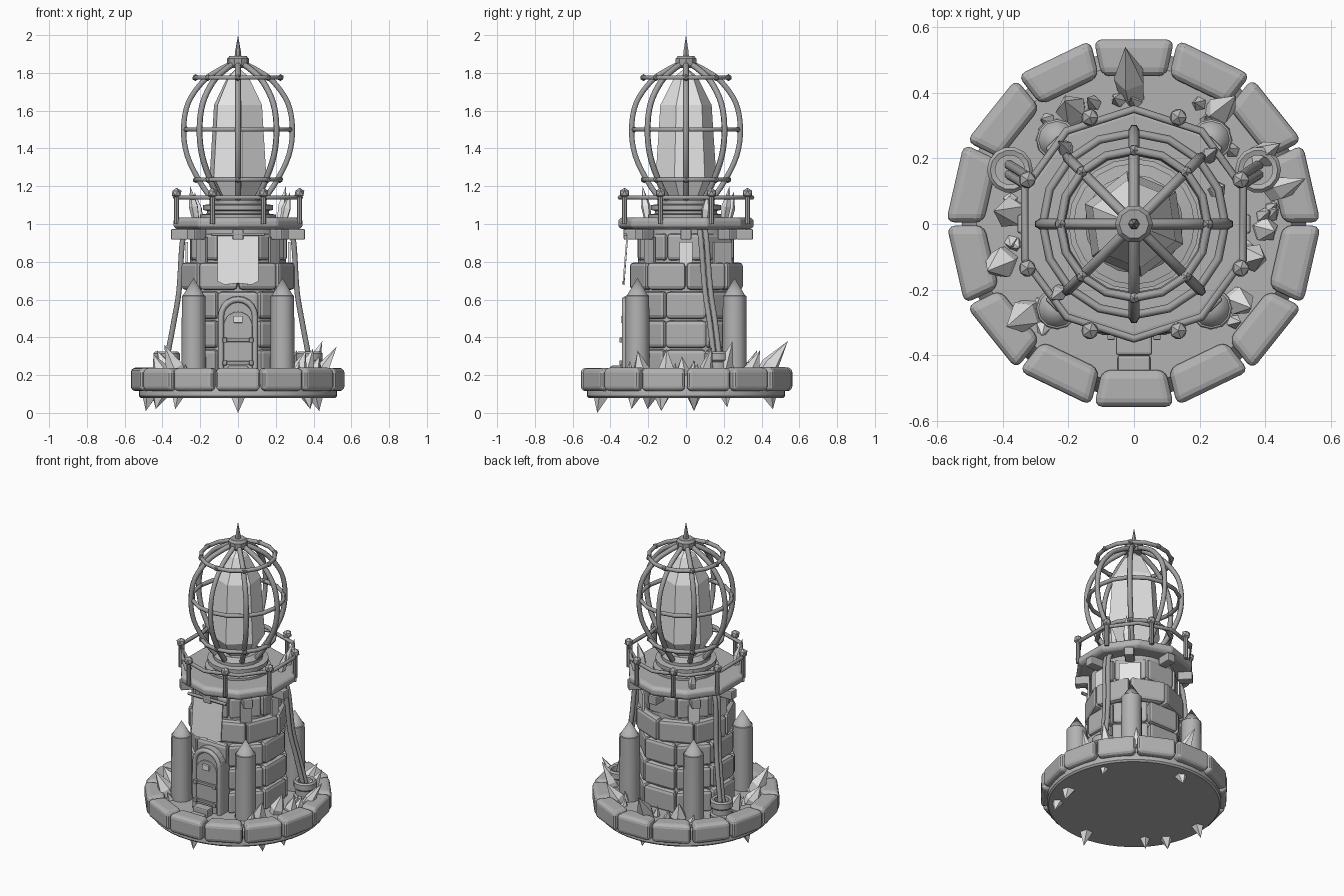
import bpy, bmesh, math, random
from mathutils import Vector, Matrix

if "Cube" in bpy.data.objects:
    bpy.data.objects.remove(bpy.data.objects["Cube"])

random.seed(4)
TAU = 2 * math.pi


def material(name, v):
    m = bpy.data.materials.new(name)
    m.diffuse_color = (v, v, v, 1)
    m.use_nodes = True
    m.node_tree.nodes["Principled BSDF"].inputs["Base Color"].default_value = m.diffuse_color
    return m


STONE = material("stone grey", 0.45)
METAL = material("iron grey", 0.36)
PALE = material("pale crystal grey", 0.8)


def finish(name, bm, mat, bevel=0.0, smooth=False, seg=2):
    bmesh.ops.recalc_face_normals(bm, faces=bm.faces[:])
    me = bpy.data.meshes.new(name)
    bm.to_mesh(me)
    bm.free()
    me.materials.append(mat)
    ob = bpy.data.objects.new(name, me)
    bpy.context.collection.objects.link(ob)
    if smooth:
        bpy.ops.object.select_all(action='DESELECT')
        ob.select_set(True)
        bpy.context.view_layer.objects.active = ob
        bpy.ops.object.shade_smooth_by_angle(angle=math.radians(40))
    if bevel:
        b = ob.modifiers.new("bevel", 'BEVEL')
        b.width, b.segments, b.limit_method = bevel, seg, 'ANGLE'
    return ob


def polar(r, a, z):
    return Vector((r * math.cos(a), r * math.sin(a), z))


def add_wedge(bm, r0, r1, z0, z1, a, half):
    """Stone block spanning an angle, with flat sides."""
    k = [polar(r, a + s * half, z) for z in (z0, z1)
         for r, s in ((r0, -1), (r1, -1), (r1, 1), (r0, 1))]
    v = [bm.verts.new(p) for p in k]
    for f in ((3, 2, 1, 0), (4, 5, 6, 7)):
        bm.faces.new([v[i] for i in f])
    for i in range(4):
        j = (i + 1) % 4
        bm.faces.new((v[i], v[j], v[j + 4], v[i + 4]))


def add_box(bm, loc, size, rot=0.0):
    bmesh.ops.create_cube(bm, size=1, matrix=Matrix.Translation(loc)
                          @ Matrix.Rotation(rot, 4, 'Z') @ Matrix.Diagonal((*size, 1)))


def add_lathe(bm, profile, n, mat=None, turn=0.0):
    """Closed turned solid from (radius, height) points."""
    mat = mat or Matrix()
    rings = []
    for r, z in profile:
        k = 1 if r == 0 else n
        rings.append([bm.verts.new(mat @ polar(r, turn + TAU * i / n, z)) for i in range(k)])
    for a, b in zip(rings, rings[1:]):
        for i in range(n):
            j = (i + 1) % n
            q = [a[i % len(a)], a[j % len(a)], b[j % len(b)], b[i % len(b)]]
            bm.faces.new(list(dict.fromkeys(q)))
    for r in (rings[0], rings[-1]):
        if len(r) > 2:
            bm.faces.new(r)


def lathe(name, profile, n, mat, loc=(0, 0, 0), turn=0.0, **kw):
    bm = bmesh.new()
    add_lathe(bm, profile, n, Matrix.Translation(loc), turn)
    return finish(name, bm, mat, **kw)


def tubes(name, paths, radius, mat, cyclic=False, res=1):
    cu = bpy.data.curves.new(name, 'CURVE')
    cu.dimensions, cu.bevel_depth, cu.bevel_resolution = '3D', radius, res
    cu.use_fill_caps = True
    for pts in paths:
        s = cu.splines.new('POLY')
        s.points.add(len(pts) - 1)
        for p, q in zip(s.points, pts):
            p.co = (*q, 1)
        s.use_cyclic_u = cyclic
    cu.materials.append(mat)
    ob = bpy.data.objects.new(name, cu)
    bpy.context.collection.objects.link(ob)
    return ob


def add_crystal(bm, base, tip, r):
    base, d = Vector(base), Vector(tip) - Vector(base)
    m = Matrix.Translation(base) @ d.to_track_quat('Z', 'Y').to_matrix().to_4x4()
    L = d.length
    add_lathe(bm, [(0, 0), (r * 0.8, L * 0.12), (r, L * 0.45), (0, L)], 5, m, random.random() * 6)


def smooth_path(pts, n=6):
    """Catmull-Rom interpolation through a few points."""
    p = [Vector(q) for q in pts]
    p = [2 * p[0] - p[1]] + p + [2 * p[-1] - p[-2]]
    out = []
    for a, b, c, d in zip(p, p[1:], p[2:], p[3:]):
        for i in range(n):
            t = i / n
            out.append(0.5 * (2 * b + (c - a) * t + (2 * a - 5 * b + 4 * c - d) * t * t
                              + (3 * b - a - 3 * c + d) * t ** 3))
    return out + [p[-2]]


# Base floor and ring of rim stones
lathe("base_floor", [(0.515, 0.08), (0.525, 0.09), (0.525, 0.13), (0.48, 0.2)], 48, STONE, smooth=True)
bm = bmesh.new()
for i in range(14):
    j = random.uniform(-0.005, 0.005)
    add_wedge(bm, 0.458 + j, 0.573 + j, 0.115, 0.24 + j / 2, -TAU / 4 + TAU * i / 14, TAU / 28 * 0.96)
finish("rim_stones", bm, STONE, 0.026, seg=3)

# Tower core and brick courses
lathe("tower_core", [(0.265, 0.19), (0.25, 0.98)], 24, STONE, smooth=True)
bm = bmesh.new()
for row in range(5):
    for i in range(8):
        a = TAU * (i + (0.5 if row == 3 else 0)) / 8
        r = (0.305, 0.302, 0.298, 0.305, 0.277)[row] + random.uniform(-0.005, 0.005)
        z = 0.185 + row * 0.154
        add_wedge(bm, 0.2, r, z + 0.004, z + 0.15, a, TAU / 16 * 0.97)
finish("tower_bricks", bm, STONE, 0.02)

# Four corner turrets
for sx in (-1, 1):
    for sy in (-1, 1):
        lathe("turret", [(0.065, 0.19), (0.062, 0.62), (0.056, 0.622), (0.0, 0.715)], 12, STONE,
              (sx * 0.235, sy * 0.257, 0), smooth=True)


def arch(hw, z0, zs, y0, y1):
    """Round-topped slab facing the front."""
    pts = [(-hw, z0), (hw, z0)] + [(hw * math.cos(math.pi * i / 10), zs + hw * math.sin(math.pi * i / 10))
                                   for i in range(11)]
    bm = bmesh.new()
    f = bm.faces.new([bm.verts.new((x, y0, z)) for x, z in pts])
    e = bmesh.ops.extrude_face_region(bm, geom=[f])
    bmesh.ops.translate(bm, vec=(0, y1 - y0, 0), verts=[v for v in e["geom"] if isinstance(v, bmesh.types.BMVert)])
    return bm


# Door, frame, straps, handle plate and doorstep
finish("doorway", arch(0.105, 0.19, 0.515, -0.2, -0.322), STONE, 0.008)
finish("door", arch(0.076, 0.2, 0.46, -0.3, -0.332), STONE, 0.004)
ring = [(-0.09, -0.325, 0.2)] + [(-0.09 * math.cos(math.pi * i / 10), -0.325, 0.51 + 0.09 * math.sin(math.pi * i / 10))
                               for i in range(11)] + [(0.09, -0.325, 0.2)]
tubes("door_frame", [ring], 0.016, STONE)
bm = bmesh.new()
for z in (0.265, 0.385):
    add_box(bm, (0, -0.335, z), (0.15, 0.02, 0.018))
    for x in (-0.07, 0.07):
        add_box(bm, (x, -0.342, z), (0.022, 0.022, 0.026))
finish("door_straps", bm, METAL, 0.003)
bm = bmesh.new()
add_box(bm, (0, -0.335, 0.495), (0.05, 0.02, 0.036))
finish("door_plate", bm, PALE, 0.003)
bm = bmesh.new()
add_box(bm, (0, -0.37, 0.21), (0.11, 0.06, 0.08))
add_box(bm, (0, -0.425, 0.195), (0.1, 0.05, 0.05))
finish("doorstep", bm, STONE, 0.008)

# Front banner with curved hem, hung from a rod
bm = bmesh.new()
cols = []
for i in range(7):
    x = -0.108 + 0.036 * i
    zb = 0.675 + (0.022 if i in (0, 6) else 0.012 * (3 - abs(3 - i)) / 3)
    cols.append([bm.verts.new((x, -0.315, 0.94)), bm.verts.new((x, -0.335, zb))])
for a, b in zip(cols, cols[1:]):
    bm.faces.new((a[0], a[1], b[1], b[0]))
finish("banner", bm, PALE).modifiers.new("thick", 'SOLIDIFY').thickness = 0.009
tubes("banner_rod", [[(-0.14, -0.322, 0.945), (0.14, -0.322, 0.945)]], 0.01, METAL)

# Pale windows high on the tower
bm = bmesh.new()
for i in (0, 1, 3, 4):
    a = TAU * i / 8
    add_box(bm, polar(0.272, a, 0.84), (0.012, 0.13 if i == 1 else 0.07, 0.13), a)
finish("windows", bm, PALE)
bm = bmesh.new()
for i in (-1, 5):
    a = TAU * i / 8
    add_box(bm, polar(0.272, a, 0.86), (0.014, 0.07, 0.14), a)
finish("stone_panels", bm, STONE)

# Ten-sided gallery deck and corbels
lathe("gallery_deck", [(0.34, 0.972), (0.36, 0.988), (0.36, 1.02), (0.34, 1.035)], 10, STONE,
      turn=TAU / 20, bevel=0.008)
bm = bmesh.new()
for i in range(8):
    a = TAU * i / 8
    add_box(bm, polar(0.285 if i == 6 else 0.31, a, 0.945), (0.09, 0.058, 0.056), a)
finish("corbels", bm, STONE, 0.007)

# Gallery railing
posts = bmesh.new()
knobs = bmesh.new()
for i in range(8):
    p = polar(0.352, TAU * (i + 0.5) / 8, 0)
    add_lathe(posts, [(0.014, 1.0), (0.014, 1.15)], 8, Matrix.Translation(p))
    bmesh.ops.create_icosphere(knobs, subdivisions=1, radius=0.029, matrix=Matrix.Translation(p + Vector((0, 0, 1.163))))
finish("rail_posts", posts, METAL, smooth=True)
finish("post_knobs", knobs, STONE)
tubes("gallery_rail", [[polar(0.35, TAU * (i + 0.5) / 10, 1.14) for i in range(10)]], 0.012, METAL, True)

# Lamp pedestal and great crystal
lathe("lamp_pedestal", [(0.2, 1.03), (0.2, 1.05), (0.165, 1.055), (0.165, 1.07), (0.185, 1.075), (0.185, 1.1),
                        (0.15, 1.105), (0.15, 1.125), (0.12, 1.15)], 20, STONE, smooth=True)
lathe("great_crystal", [(0.09, 1.13), (0.162, 1.25), (0.137, 1.63), (0.06, 1.78), (0, 1.83)], 6, PALE, turn=0.66)

# Lantern cage: ribs, hoops, cap and spike
rib = [(0.13, 1.12), (0.2, 1.22), (0.268, 1.36), (0.288, 1.5), (0.264, 1.64), (0.185, 1.755), (0.1, 1.815), (0.03, 1.85)]
tubes("cage_ribs", [smooth_path([polar(r, TAU * i / 8, z) for r, z in rib], 4) for i in range(8)], 0.016, METAL)
hoops = ((0.225, 1.775), (0.278, 1.5), (0.222, 1.235))
tubes("cage_hoops", [[polar(r, TAU * i / 16, z) for i in range(16)] for r, z in hoops], 0.013, METAL, True)
bm = bmesh.new()
for r, z in hoops:
    for i in range(8):
        bmesh.ops.create_icosphere(bm, subdivisions=1, radius=0.019, matrix=Matrix.Translation(polar(r, TAU * i / 8, z)))
finish("hoop_rivets", bm, METAL)
lathe("cage_cap", [(0.045, 1.825), (0.058, 1.84), (0.058, 1.875), (0.045, 1.89)], 10, METAL)
lathe("cap_spike", [(0.018, 1.88), (0.016, 1.91), (0, 2.0)], 6, METAL)

# Side cables running down to coiled drums
for s in (-1, 1):
    tubes("cable", [smooth_path([(s * 0.27, y, 0.98), (s * 0.295, y + 0.01, 0.9), (s * 0.312, y + 0.03, 0.65),
                                 (s * 0.34, y + 0.055, 0.48), (s * 0.38, y + 0.08, 0.27)]) for y in (0.07, 0.1)],
          0.015, METAL, res=2)
    lathe("cable_drum", [(0.07, 0.19), (0.07, 0.225), (0.06, 0.235), (0.06, 0.27), (0.07, 0.28), (0.07, 0.315),
                         (0.06, 0.325), (0.045, 0.32), (0.045, 0.27)], 14, STONE, (s * 0.378, 0.165, 0), smooth=True)

# Crystal clusters: angle, radius, outward reach, height, width
bm = bmesh.new()
for deg, r, out, z, w in ((90, .4, .14, .38, .05), (54, .42, .08, .33, .045), (118, .4, .03, .33, .05),
                          (175, .37, .06, .33, .05), (195, .42, .05, .31, .05), (221, .42, .08, .36, .05),
                          (27, .42, .09, .38, .045), (12, .44, .1, .35, .035), (-2, .41, .02, .3, .04),
                          (-17, .38, .03, .34, .045), (-37, .4, .04, .33, .045)):
    a = math.radians(deg)
    add_crystal(bm, polar(r - 0.03, a, 0.15), polar(r + out, a + random.uniform(-.05, .05), z), w)
    for k in range(2):
        b = a + random.uniform(-0.2, 0.2)
        q = r + random.uniform(-0.05, 0.03)
        add_crystal(bm, polar(q, b, 0.16), polar(q + random.uniform(-.02, .04), b + 0.06, random.uniform(.24, .28)), 0.023)
# Crystal points breaking through the underside
for deg, r, z, w in ((-90, .45, 0, .045), (205, .46, .02, .05), (175, .47, .01, .045), (221, .42, .02, .04),
                     (90, .44, .02, .05), (27, .46, .03, .04), (-17, .43, .01, .05), (-37, .46, .02, .045)):
    a = math.radians(deg)
    add_crystal(bm, polar(r - 0.02, a, 0.17), polar(r + 0.02, a, z), w)
# Small crystals on the gallery
for x, y, z in ((-.22, -.2, 1.2), (.22, .2, 1.2), (.24, .1, 1.17), (-.2, .22, 1.17)):
    add_crystal(bm, (x, y, 1.01), (x * 1.15, y * 1.15, z), 0.026)
finish("crystals", bm, PALE)
